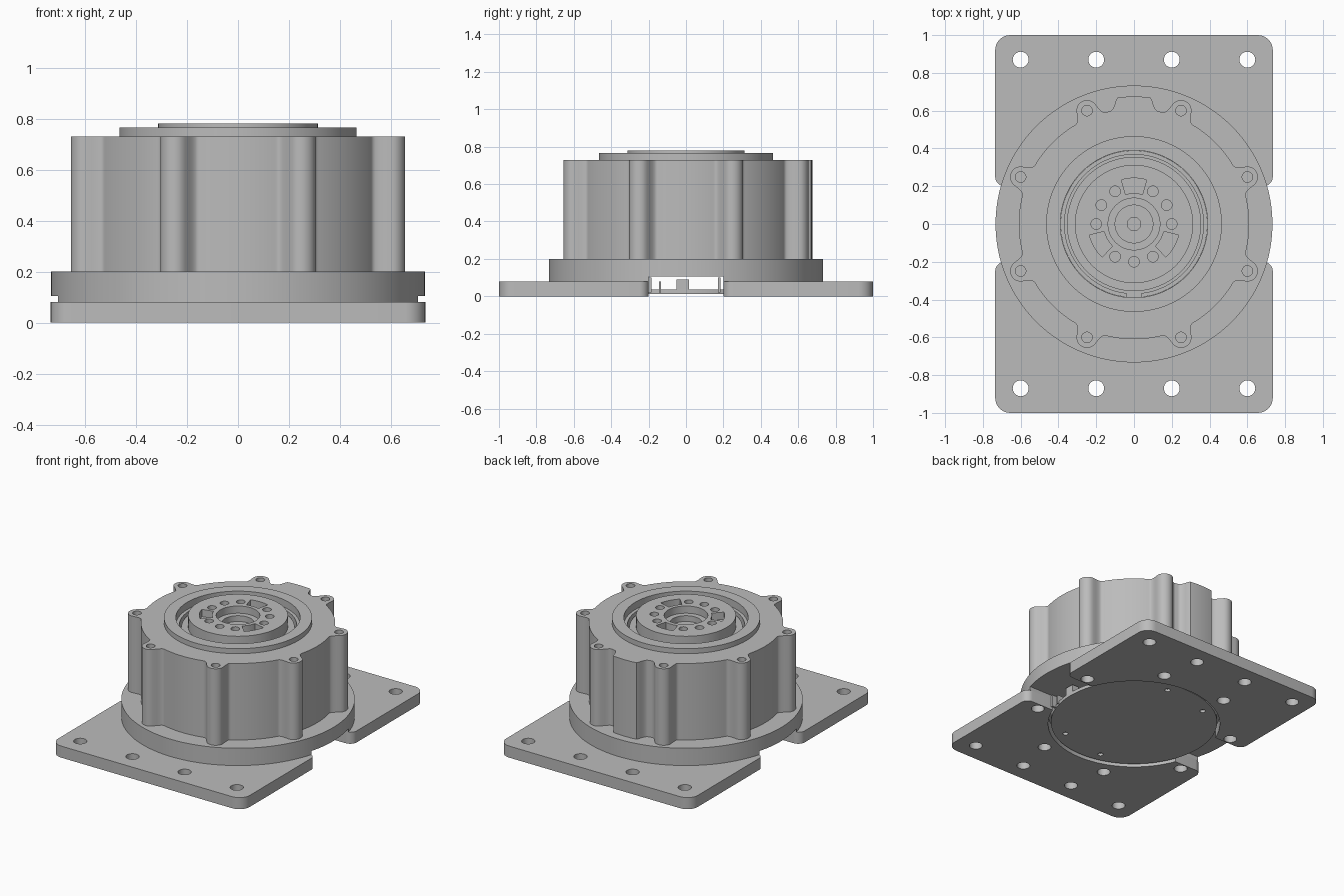
import bpy, bmesh, math
from math import sin, cos, pi, radians

cube = bpy.data.objects.get("Cube")
if cube:
    bpy.data.objects.remove(cube, do_unlink=True)

metal = bpy.data.materials.new("grey metal")
metal.use_nodes = True
GREY = (0.5, 0.5, 0.5, 1)
metal.diffuse_color = GREY
metal.node_tree.nodes["Principled BSDF"].inputs["Base Color"].default_value = GREY


def make(name, bm):
    bmesh.ops.recalc_face_normals(bm, faces=bm.faces[:])
    mesh = bpy.data.meshes.new(name)
    bm.to_mesh(mesh)
    bm.free()
    mesh.materials.append(metal)
    obj = bpy.data.objects.new(name, mesh)
    bpy.context.collection.objects.link(obj)
    return obj


def add_prism(bm, outline, z0, z1):
    low = [bm.verts.new((x, y, z0)) for x, y in outline]
    high = [bm.verts.new((x, y, z1)) for x, y in outline]
    bm.faces.new(low[::-1])
    bm.faces.new(high)
    for i in range(len(low)):
        j = (i + 1) % len(low)
        bm.faces.new((low[i], low[j], high[j], high[i]))


def prisms(name, items):
    bm = bmesh.new()
    for item in items:
        add_prism(bm, *item)
    return make(name, bm)


def arc(cx, cy, r, a0, a1, n):
    return [(cx + r * cos(radians(a0 + (a1 - a0) * i / n)),
             cy + r * sin(radians(a0 + (a1 - a0) * i / n))) for i in range(n + 1)]


def circle(r, cx=0, cy=0, n=96):
    return arc(cx, cy, r, 0, 360, n)[:-1]


def rect(x0, x1, y0, y1):
    return [(x0, y0), (x1, y0), (x1, y1), (x0, y1)]


def sector(r0, r1, a0, a1, n=8):
    return arc(0, 0, r1, a0, a1, n) + arc(0, 0, r0, a1, a0, n)


def lathe(name, profile, n=128):
    # closed profile of (radius, height) spun about z
    bm = bmesh.new()
    pts = [bm.verts.new((r, 0, z)) for r, z in profile]
    edges = [bm.edges.new((pts[i], pts[(i + 1) % len(pts)])) for i in range(len(pts))]
    bmesh.ops.spin(bm, geom=pts + edges, axis=(0, 0, 1), cent=(0, 0, 0),
                   angle=2 * pi, steps=n, use_duplicate=False)
    bmesh.ops.remove_doubles(bm, verts=bm.verts[:], dist=0.0001)
    return make(name, bm)


def activate(obj):
    bpy.ops.object.select_all(action='DESELECT')
    obj.select_set(True)
    bpy.context.view_layer.objects.active = obj


def cut(obj, items):
    cutter = prisms("cutter", items)
    cutter.hide_render = True
    mod = obj.modifiers.new("cut", 'BOOLEAN')
    mod.operation, mod.solver, mod.object = 'DIFFERENCE', 'EXACT', cutter
    activate(obj)
    bpy.ops.object.modifier_apply(modifier=mod.name)
    bpy.data.objects.remove(cutter, do_unlink=True)


def ring_points(r, angles):
    return [(r * cos(radians(a)), r * sin(radians(a))) for a in angles]


bolts = ring_points(0.65, [22.5 + 45 * k for k in range(8)])
slot = (rect(-1, 1, -0.2, 0.2), 0.035, 0.105)

# Mounting plate: one rounded half, mirrored, with a round opening and holes
half = (arc(0.685, 0.25, 0.05, -90, 0, 8) + arc(0.655, 0.92, 0.08, 0, 90, 8)
        + arc(-0.655, 0.92, 0.08, 90, 180, 8) + arc(-0.685, 0.25, 0.05, 180, 270, 8))
plate = prisms("mounting_plate", [(half, 0, 0.08)])
holes = [(circle(0.042, x, 0.87, 32), -0.1, 0.2) for x in (-0.6, -0.2, 0.2, 0.6)]
holes += [(circle(0.042, x, y, 32), -0.1, 0.2) for x, y in bolts if y > 0]
cut(plate, holes + [(circle(0.553, n=128), -0.1, 0.2)])
mirror = plate.modifiers.new("mirror", 'MIRROR')
mirror.use_axis = (False, True, False)
mirror.use_mirror_merge = False

# Round flange with a slot running through underneath
flange = prisms("flange", [(circle(0.733, n=160), 0.08, 0.2)])
cut(flange, [slot])

# Bottom cover with four screw holes
cover = prisms("bottom_cover", [(circle(0.535, n=128), 0.012, 0.085)])
screws = [(0.1, 0.455), (-0.245, 0.395), (-0.1, -0.455), (0.245, -0.395)]
cut(cover, [slot, (rect(-1, 1, -0.2, 0.2), 0.1, 0.12)]
    + [(circle(0.018, x, y, 20), -0.1, 0.03) for x, y in screws])

# Connector pins standing in the side slot
prisms("connector", [(rect(0.48, 0.53, a, b), 0.02, top) for a, b, top in
                     ((-0.05, 0.015, 0.09), (-0.145, -0.135, 0.08),
                      (0.17, 0.185, 0.1), (-0.2, -0.185, 0.1))])


# Housing outline: a cylinder with eight screw ears and a cable bulge
def housing_radius(deg):
    ear = 0.65 * abs(radians((deg % 45) - 22.5))
    bulge = 0.66 * abs(radians(deg - 90))
    r = 0.61
    if ear < 0.05:
        r = 0.65 + math.sqrt(0.055 ** 2 - ear ** 2)
    elif ear < 0.09:
        r += 0.063 * ((0.09 - ear) / 0.04) ** 2
    if bulge < 0.09:
        r = 0.675
    elif bulge < 0.14:
        r += 0.065 * ((0.14 - bulge) / 0.05) ** 2
    return r


outline = [ring_points(housing_radius(i * 0.75), [i * 0.75])[0] for i in range(480)]
housing = prisms("housing", [(outline, 0.2, 0.73)])
cut(housing, [(circle(0.39, n=128), 0.66, 0.9)]
    + [(circle(0.028, x, y, 24), 0.66, 0.9) for x, y in bolts])

# Raised bearing ring and split retaining ring
lathe("bearing_ring", [(0.39, 0.725), (0.465, 0.725), (0.465, 0.765), (0.39, 0.765)])
prisms("retaining_ring", [(sector(0.368, 0.389, -84, 264, 96), 0.66, 0.715)])

# Rotor hub with stepped centre bore
hub = lathe("output_hub", [(0, 0.62), (0.355, 0.62), (0.355, 0.70), (0.313, 0.70),
                           (0.313, 0.78), (0.137, 0.78), (0.137, 0.73), (0.1, 0.73),
                           (0.1, 0.69), (0.035, 0.69), (0.035, 0.65), (0, 0.65)])
pockets = [(circle(0.028, x, y, 24), 0.71, 0.9)
           for x, y in ring_points(0.2, range(0, 360, 60))]
pockets += [(circle(0.028, x, y, 24), 0.75, 0.9)
            for x, y in ring_points(0.2, (30, 150, 270))]
pockets += [(sector(0.163, 0.243, a - 16, a + 16), 0.73, 0.9) for a in (90, 210, 330)]
cut(hub, pockets)

for obj in [o for o in bpy.context.collection.objects if o.type == 'MESH' and metal.name in o.data.materials]:
    activate(obj)
    bpy.ops.object.shade_smooth_by_angle(angle=radians(30))
